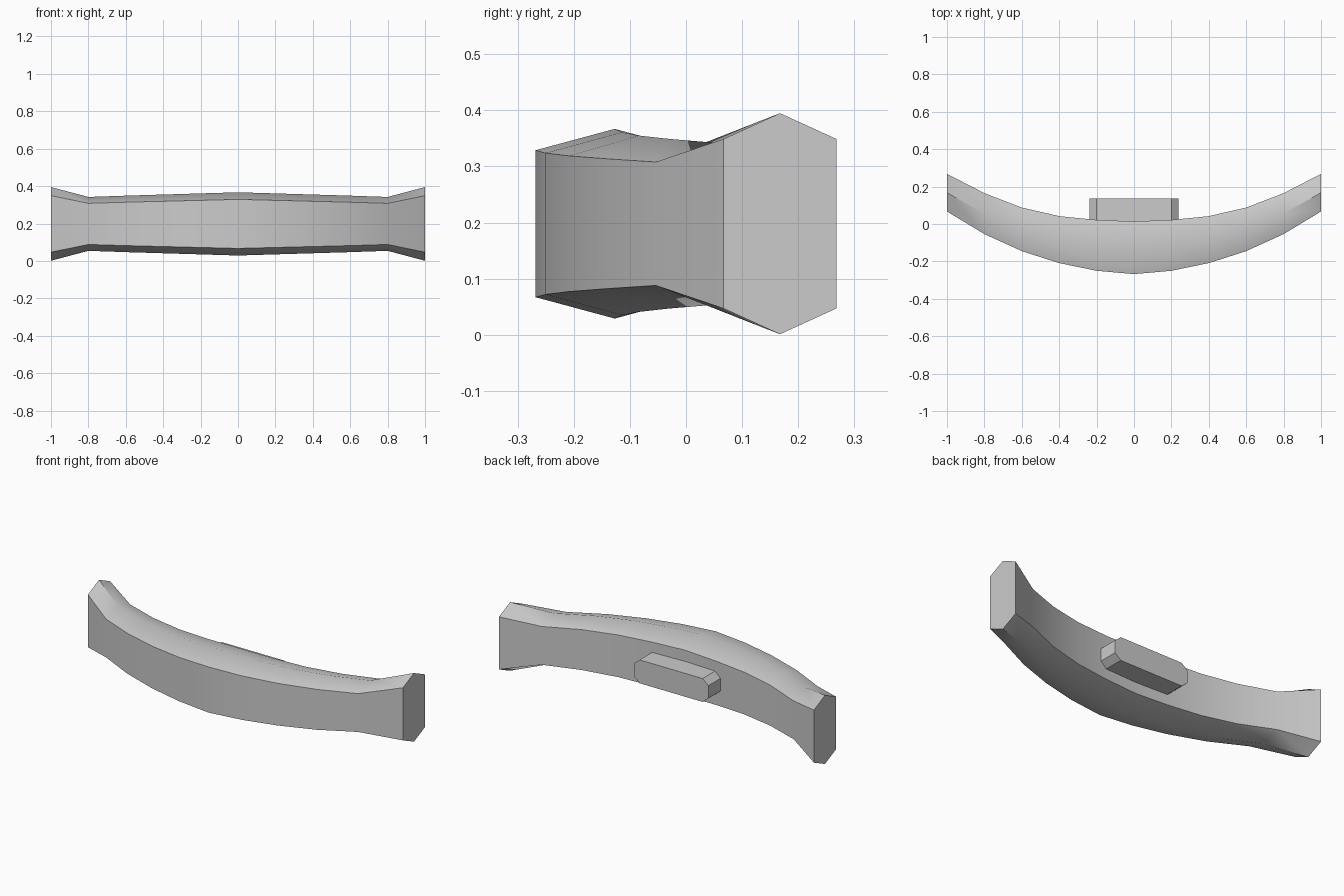
import bpy, bmesh, math

if "Cube" in bpy.data.objects:
    bpy.data.objects.remove(bpy.data.objects["Cube"])

grey = bpy.data.materials.new("light grey")
grey.diffuse_color = (0.6, 0.6, 0.6, 1)
grey.use_nodes = True
grey.node_tree.nodes["Principled BSDF"].inputs["Base Color"].default_value = grey.diffuse_color
ZC = 0.198  # mid height


def loft(name, rings, angle):
    """Skin a list of closed rings and cap both ends."""
    bm = bmesh.new()
    vs = [[bm.verts.new(p) for p in r] for r in rings]
    n = len(rings[0])
    for a, b in zip(vs, vs[1:]):
        for i in range(n):
            j = (i + 1) % n
            bm.faces.new((a[i], a[j], b[j], b[i]))
    bm.faces.new(vs[0])
    bm.faces.new(vs[-1])
    bmesh.ops.recalc_face_normals(bm, faces=bm.faces)
    me = bpy.data.meshes.new(name)
    bm.to_mesh(me)
    bm.free()
    ob = bpy.data.objects.new(name, me)
    bpy.context.collection.objects.link(ob)
    me.materials.append(grey)
    bpy.ops.object.select_all(action='DESELECT')
    ob.select_set(True)
    bpy.context.view_layer.objects.active = ob
    bpy.ops.object.shade_smooth_by_angle(angle=math.radians(angle))
    return ob


# Curved bar: x, front y, back y, half height at edges, half height at ridge
half = [(0.0, -0.268, 0.014, 0.131, 0.169),
        (0.2, -0.250, 0.022, 0.126, 0.163),
        (0.4, -0.209, 0.042, 0.121, 0.157),
        (0.6, -0.145, 0.088, 0.116, 0.151),
        (0.8, -0.054, 0.165, 0.110, 0.144),
        (1.0, 0.067, 0.268, 0.151, 0.197)]
stations = [(-x, *r) for x, *r in half[:0:-1]] + half
rings = []
for x, f, b, e, m in stations:
    mid = (f + b) / 2
    rings.append([(x, f, ZC - e), (x, mid, ZC - m), (x, b, ZC - e),
                  (x, b, ZC + e), (x, mid, ZC + m), (x, f, ZC + e)])
loft("curved_bar", rings, 40)

# Rear mounting block: chamfered octagon pushed out along y
octagon = [(-0.2, -0.067), (0.2, -0.067), (0.237, -0.036), (0.237, 0.036),
           (0.2, 0.067), (-0.2, 0.067), (-0.237, 0.036), (-0.237, -0.036)]
loft("mounting_block",
     [[(x, y, ZC + z) for x, z in octagon] for y in (0.0, 0.135)], 30)
